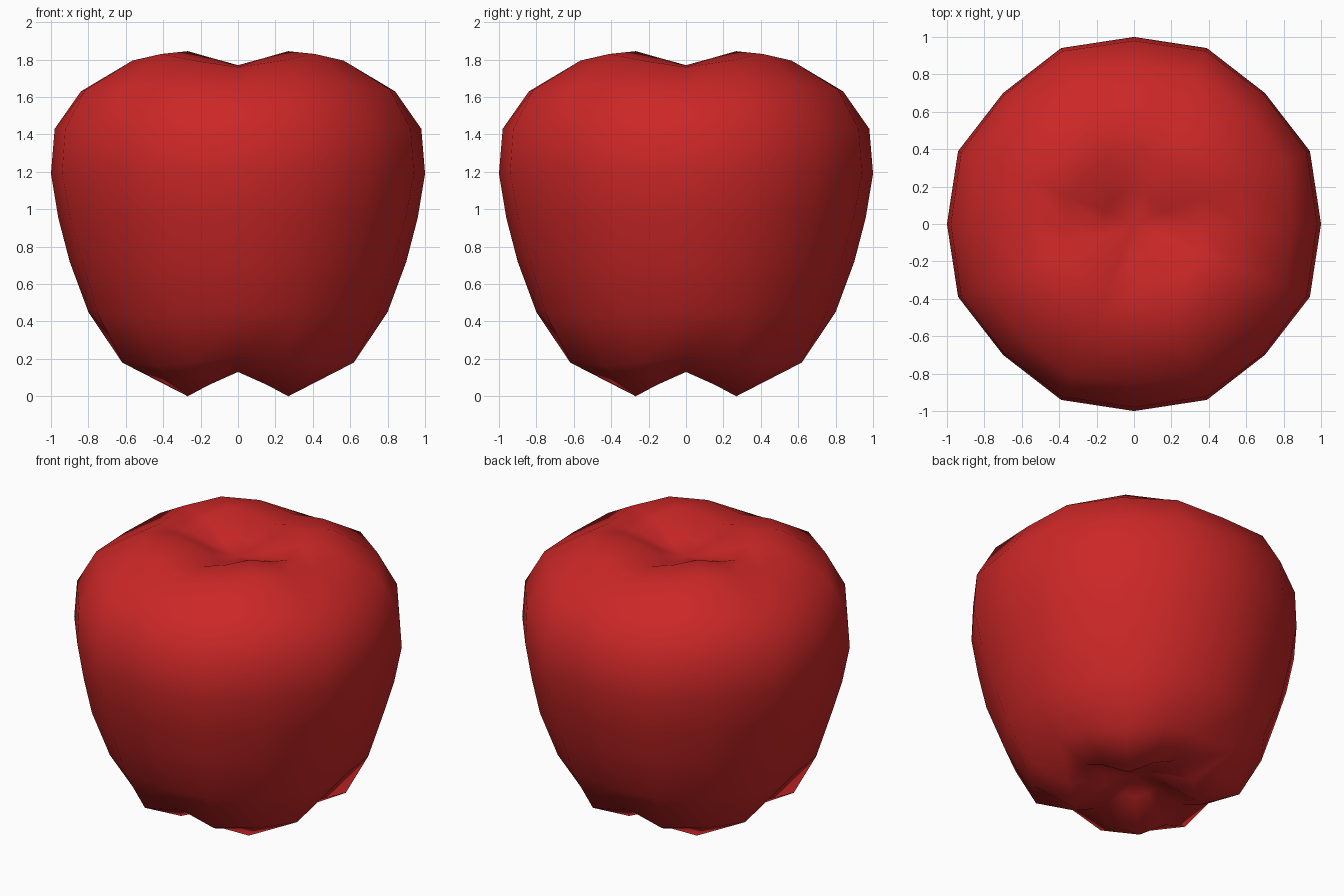
import bpy, bmesh
from math import cos, sin, pi

cube = bpy.data.objects.get("Cube")
if cube:
    bpy.data.objects.remove(cube, do_unlink=True)

skin = bpy.data.materials.new("apple red")
skin.use_nodes = True
red = (0.60, 0.02, 0.02, 1)
skin.diffuse_color = red
skin.node_tree.nodes["Principled BSDF"].inputs["Base Color"].default_value = red

# Rings, bottom to top: radius and height in the valley, between, and on the lobe
RINGS = [
    ((.17, .17), (.17, .16), (.17, .14)),
    ((.38, .13), (.41, .06), (.38, .0)),
    ((.59, .22), (.67, .18), (.62, .16)),
    ((.80, .45), (.81, .44), (.79, .43)),
    ((.90, .72),) * 3,
    ((.96, .95), (.97, .95), (.95, .95)),
    ((1.0, 1.19), (1.018, 1.19), (.99, 1.19)),
    ((.98, 1.43), (1.0, 1.43), (.98, 1.43)),
    ((.84, 1.63), (.88, 1.64), (.86, 1.65)),
    ((.58, 1.76), (.61, 1.795), (.58, 1.83)),
    ((.37, 1.77), (.38, 1.81), (.38, 1.845)),
    ((.17, 1.72), (.17, 1.73), (.17, 1.745)),
]
SIDES = 16

# Apple body: four-lobed rings joined by quads, closed by dimple fans
bm = bmesh.new()
loops = []
for ring in RINGS:
    loop = []
    for i in range(SIDES):
        step = i % 4
        r, z = ring[min(step, 4 - step)]
        a = 2 * pi * i / SIDES
        loop.append(bm.verts.new((r * cos(a), r * sin(a), z)))
    loops.append(loop)
bottom = bm.verts.new((0, 0, .20))
top = bm.verts.new((0, 0, 1.69))
for i in range(SIDES):
    j = (i + 1) % SIDES
    for low, high in zip(loops, loops[1:]):
        bm.faces.new((low[i], low[j], high[j], high[i]))
    bm.faces.new((bottom, loops[0][j], loops[0][i]))
    bm.faces.new((top, loops[-1][i], loops[-1][j]))
for face in bm.faces:
    face.smooth = True
mesh = bpy.data.meshes.new("apple_body")
bm.to_mesh(mesh)
bm.free()
mesh.materials.append(skin)
apple = bpy.data.objects.new("apple_body", mesh)
bpy.context.collection.objects.link(apple)
